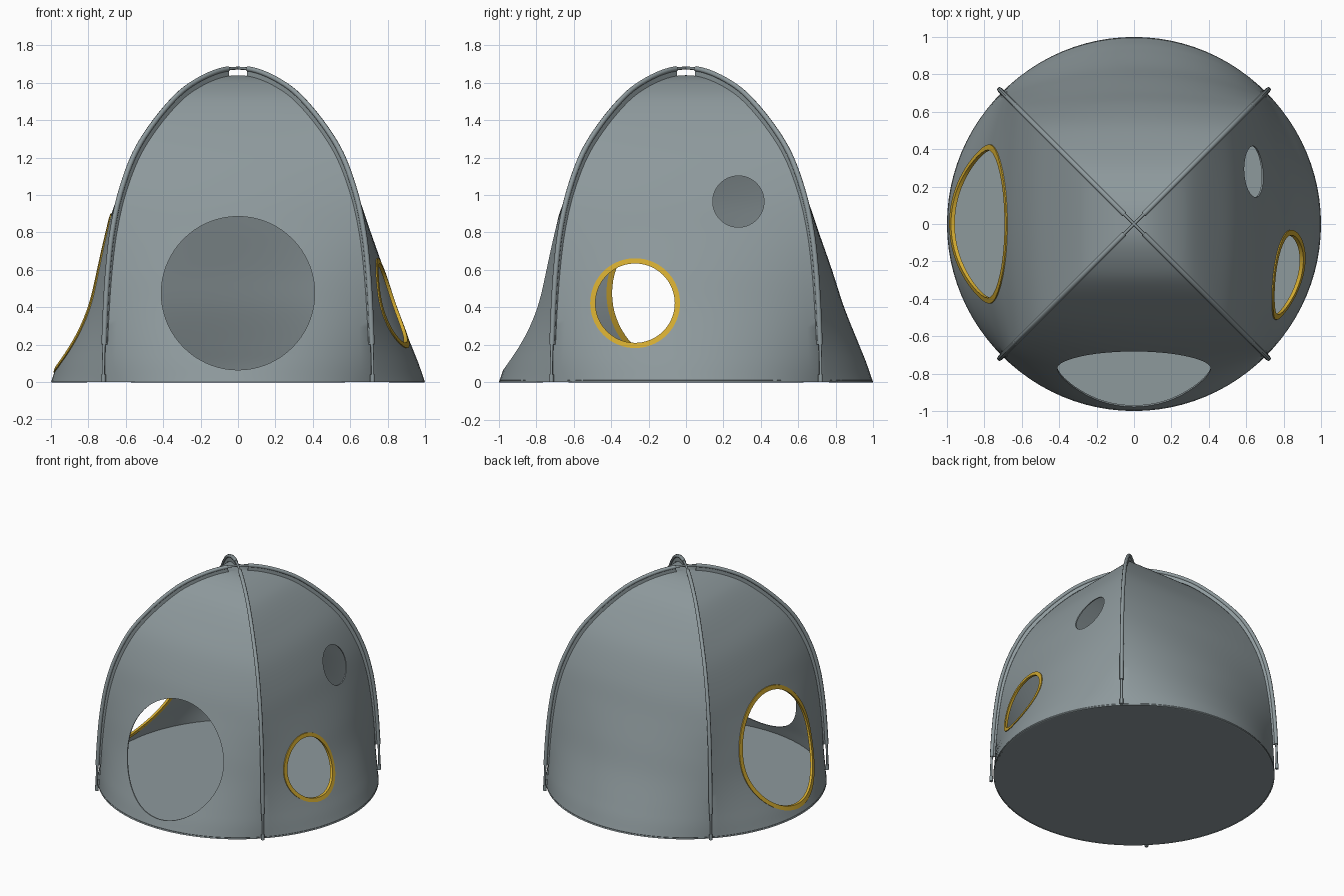
import bpy, bmesh, math
from mathutils import Matrix, Vector

cube = bpy.data.objects.get("Cube")
if cube:
    bpy.data.objects.remove(cube)


def material(name, rgb):
    m = bpy.data.materials.new(name)
    m.use_nodes = True
    m.diffuse_color = (*rgb, 1)
    m.node_tree.nodes["Principled BSDF"].inputs["Base Color"].default_value = (*rgb, 1)
    return m


FABRIC = material("grey fabric", (0.27, 0.32, 0.335))
TRIM = material("yellow trim", (0.64, 0.40, 0.03))


def spin(degrees):
    return Matrix.Rotation(math.radians(degrees), 4, "Z")


def finish(obj, mat, angle=35):
    """Bake modifiers or curves into a plain mesh, colour it and shade it."""
    dg = bpy.context.evaluated_depsgraph_get()
    mesh = bpy.data.meshes.new_from_object(obj.evaluated_get(dg))
    name = obj.name
    bpy.data.objects.remove(obj)
    new = bpy.data.objects.new(name, mesh)
    bpy.context.scene.collection.objects.link(new)
    mesh.materials.clear()
    mesh.materials.append(mat)
    bpy.ops.object.select_all(action="DESELECT")
    new.select_set(True)
    bpy.context.view_layer.objects.active = new
    bpy.ops.object.shade_smooth_by_angle(angle=math.radians(angle))
    return new


def from_bmesh(name, bm):
    bmesh.ops.recalc_face_normals(bm, faces=bm.faces)
    mesh = bpy.data.meshes.new(name)
    bm.to_mesh(mesh)
    bm.free()
    obj = bpy.data.objects.new(name, mesh)
    bpy.context.scene.collection.objects.link(obj)
    return obj


def grid_faces(bm, rows, closed=False):
    """Skin a list of vertex rows with quads."""
    for a, b in zip(rows, rows[1:] + rows[:1] if closed else rows[1:]):
        for i in range(len(a) - 1):
            bm.faces.new((a[i], a[i + 1], b[i + 1], b[i]))


# Dome profile: (corner half-width, panel bulge, height), smoothed
KEYS = [Vector(p) for p in (
    (.705, 1.04, -.1), (.705, 1, 0), (.704, .965, .1), (.7, .925, .2), (.69, .845, .4),
    (.675, .78, .6), (.65, .71, .8), (.605, .64, 1), (.53, .545, 1.2), (.43, .432, 1.36),
    (.31, .311, 1.5), (.21, .21, 1.575), (.1, .1, 1.625), (0, 0, 1.64), (-.1, -.1, 1.625))]
STEPS = 6
PROFILE = []
for p0, p1, p2, p3 in zip(KEYS, KEYS[1:], KEYS[2:], KEYS[3:]):
    for s in range(STEPS):
        t = s / STEPS
        PROFILE.append(p1 + (p2 - p0) * t / 2 + (p0 * 2 - p1 * 5 + p2 * 4 - p3) * t * t / 2
                       + (p1 * 3 - p0 - p2 * 3 + p3) * t ** 3 / 2)
PROFILE.append(KEYS[-2])


def arc(corner, bulge, y):
    """Depth of a panel whose cross-section is a circular arc."""
    sag = bulge - corner
    if sag < 0.0005:
        return corner
    r = (corner ** 2 + sag ** 2) / (2 * sag)
    return bulge - r + math.sqrt(r * r - y * y)


def depth(y, z):
    for a, b in zip(PROFILE, PROFILE[1:]):
        if a.z <= z <= b.z:
            p = a.lerp(b, (z - a.z) / (b.z - a.z))
            return arc(p.x, p.y, y)


# Openings: facing angle, sideways centre, height, radius, trim width
OPENINGS = {
    "front_doorway": (-90, 0, .475, .41, 0),
    "right_doorway": (180, 0, .475, .41, .03),
    "left_porthole": (0, -.272, .422, .226, .028),
    "left_window": (0, .28, .965, .137, 0),
}

# Fabric dome of four bulging panels
COLS = 24
bm = bmesh.new()
for k in range(4):
    turn = spin(90 * k)
    rows = []
    for c, m, z in PROFILE[:-1]:
        ys = [c * math.sin(math.pi / 4 * (2 * i / COLS - 1)) / math.sin(math.pi / 4)
              for i in range(COLS + 1)]
        rows.append([bm.verts.new(turn @ Vector((arc(c, m, y), y, z))) for y in ys])
    grid_faces(bm, rows)
    apex = bm.verts.new((0, 0, PROFILE[-1].z))
    for a, b in zip(rows[-1], rows[-1][1:]):
        bm.faces.new((a, b, apex))
bmesh.ops.remove_doubles(bm, verts=bm.verts, dist=0.0003)
dome = from_bmesh("fabric_dome", bm)
shell = dome.modifiers.new("thickness", "SOLIDIFY")
shell.thickness = 0.008
shell.offset = -1

# Cut the openings straight through their panels
bm = bmesh.new()
for angle, y, z, r, trim in OPENINGS.values():
    place = spin(angle) @ Matrix.Translation((.875, y, z)) @ Matrix.Rotation(math.pi / 2, 4, "Y")
    bmesh.ops.create_cone(bm, cap_ends=True, segments=72, radius1=r, radius2=r,
                          depth=.85, matrix=place)
cutter = from_bmesh("opening_cutter", bm)
cutter.hide_render = True
cut = dome.modifiers.new("openings", "BOOLEAN")
cut.operation = "DIFFERENCE"
cut.solver = "EXACT"
cut.object = cutter
finish(dome, FABRIC, 30)
bpy.data.objects.remove(cutter)

# Yellow binding that wraps the edge of an opening
for name, (angle, cy, cz, r, trim) in OPENINGS.items():
    if not trim:
        continue
    bm = bmesh.new()
    rows = []
    for i in range(72):
        a = math.tau * i / 72
        ring = []
        for dr, dx in ((-.5, -.014), (.5, -.014), (.5, .006), (-.5, .006)):
            y = cy + (r + dr * trim) * math.cos(a)
            z = cz + (r + dr * trim) * math.sin(a)
            ring.append(bm.verts.new(spin(angle) @ Vector((depth(y, z) + dx, y, z))))
        rows.append(ring + ring[:1])
    grid_faces(bm, rows, closed=True)
    finish(from_bmesh(name + "_trim", bm), TRIM)

# Ground sheet
bm = bmesh.new()
bmesh.ops.create_cone(bm, cap_ends=True, segments=96, radius1=.99, radius2=.998, depth=.012,
                      matrix=Matrix.Translation((0, 0, .006)))
finish(from_bmesh("ground_sheet", bm), FABRIC)

# Ridge lines in the diagonal plane: where fabric ends and where the pole runs
ridge, pole_line = [], []
for i, p in enumerate(PROFILE):
    a, b = PROFILE[max(i - 1, 0)], PROFILE[min(i + 1, len(PROFILE) - 1)]
    out = Vector((b.z - a.z, 0, (a.x - b.x) * math.sqrt(2))).normalized()
    if i == len(PROFILE) - 1:
        out = Vector((0, 0, 1))
    base = Vector((p.x * math.sqrt(2), 0, p.z))
    ridge.append(base)
    pole_line.append(base + out * (.02 + .018 * min(1, p.z / 1.2)))
pole_line[0].z = 0


def tube(name, points, radius, degrees):
    curve = bpy.data.curves.new(name, "CURVE")
    curve.dimensions = "3D"
    curve.bevel_depth = radius
    curve.bevel_resolution = 2
    curve.use_fill_caps = True
    line = curve.splines.new("POLY")
    line.points.add(len(points) - 1)
    for dst, src in zip(line.points, points):
        dst.co = (*(spin(degrees) @ src), 1)
    obj = bpy.data.objects.new(name, curve)
    bpy.context.scene.collection.objects.link(obj)
    finish(obj, FABRIC, 50)


# Two crossing poles
mirrored = [Vector((-p.x, 0, p.z)) for p in reversed(pole_line[:-1])]
for label, degrees in (("first", 45), ("second", 135)):
    tube(label + "_pole", pole_line + mirrored, .008, degrees)

# Sleeves with a fin of fabric down to each ridge, and pole feet
sleeved = [i for i, p in enumerate(PROFILE) if p.z >= .199 and p.x > .04]
for k, corner in enumerate(("back_left", "back_right", "front_right", "front_left")):
    degrees = 45 + 90 * k
    tube(corner + "_sleeve", [pole_line[i] for i in sleeved], .014, degrees)
    tube(corner + "_foot", [pole_line[0], pole_line[0] + Vector((0, 0, .04))], .013, degrees)
    bm = bmesh.new()
    grid_faces(bm, [[bm.verts.new(spin(degrees) @ line[i]) for line in (ridge, pole_line)]
                    for i in sleeved])
    fin = from_bmesh(corner + "_sleeve_fin", bm)
    thick = fin.modifiers.new("thickness", "SOLIDIFY")
    thick.thickness = .008
    thick.offset = 0
    finish(fin, FABRIC)
